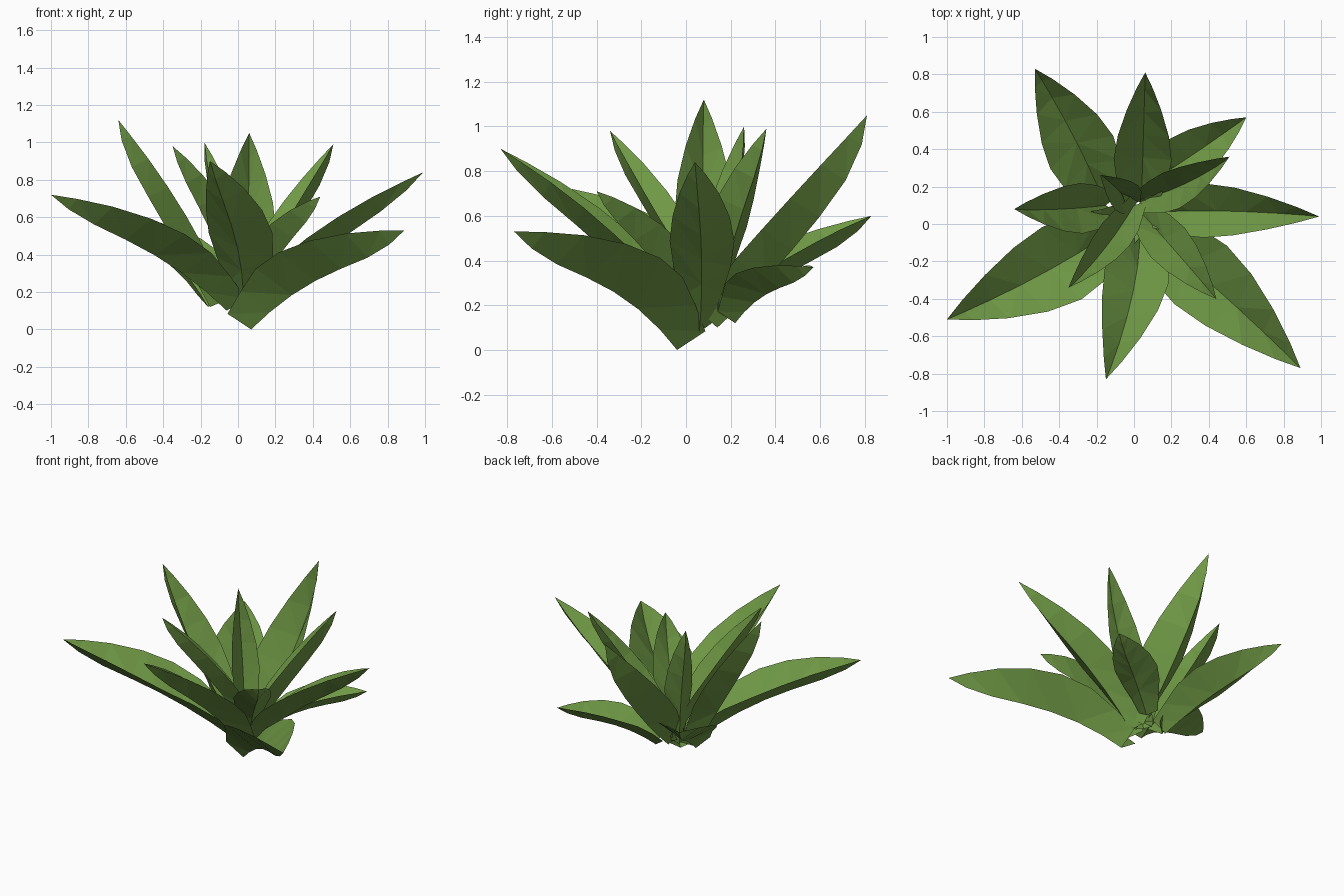
import bpy, bmesh
from mathutils import Vector

if "Cube" in bpy.data.objects:
    bpy.data.objects.remove(bpy.data.objects["Cube"])

mat = bpy.data.materials.new("leaf_green")
mat.diffuse_color = (0.16, 0.32, 0.06, 1)
mat.use_nodes = True
mat.node_tree.nodes["Principled BSDF"].inputs["Base Color"].default_value = mat.diffuse_color

# station along the leaf, relative width, relative fold depth, keel sag
PROFILE = [(0, .45, .7, 0), (.14, .62, .85, .1), (.3, .88, 1, .2), (.46, 1, 1, .3),
           (.62, .88, .95, .4), (.78, .6, .8, .45), (.91, .28, .45, .3), (1, 0, 0, 0)]


def leaf(name, base, bend, tip, width, depth):
    """Folded blade following a curve from base over bend to tip."""
    p0, p1, p2 = Vector(base), Vector(bend), Vector(tip)
    bm = bmesh.new()
    rows = []
    heading = p2 - p0
    side = Vector((-heading.y, heading.x, 0)).normalized()
    for t, w, d, sag in PROFILE:
        keel = p0 * (1 - t) ** 2 + p1 * 2 * t * (1 - t) + p2 * t * t
        tan = ((p1 - p0) * (1 - t) + (p2 - p1) * t).normalized()
        up = tan.cross(side).normalized()
        if up.z < 0:
            up = -up
        keel -= up * depth * sag
        if w == 0:
            rows.append([bm.verts.new(keel)])
            continue
        lift = up * depth * d
        half = side * width * w / 2
        rows.append([bm.verts.new(keel + lift + half), bm.verts.new(keel),
                     bm.verts.new(keel + lift - half)])
    for a, b in zip(rows, rows[1:]):
        for i in range(2):
            if len(b) == 1:
                bm.faces.new((a[i], a[i + 1], b[0]))
            else:
                bm.faces.new((a[i], a[i + 1], b[i + 1], b[i]))
    bmesh.ops.triangulate(bm, faces=[f for f in bm.faces if len(f.verts) == 4])
    bm.normal_update()
    if sum(f.normal.z for f in bm.faces) < 0:
        bmesh.ops.reverse_faces(bm, faces=bm.faces)
    me = bpy.data.meshes.new(name)
    bm.to_mesh(me)
    bm.free()
    me.materials.append(mat)
    ob = bpy.data.objects.new(name, me)
    bpy.context.collection.objects.link(ob)


# Outer ring of broad leaves
leaf("outer_leaf_front_right", (.07, -.04, 0), (.38, -.27, .39), (.89, -.77, .53), .42, .17)
leaf("outer_leaf_front", (.03, -.03, .08), (.05, -.30, .50), (-.15, -.83, .90), .35, .11)
leaf("outer_leaf_left", (-.06, 0, .10), (-.40, -.25, .50), (-1.0, -.51, .72), .44, .13)
leaf("outer_leaf_right", (.08, .06, .08), (.38, .09, .46), (.99, .04, .84), .29, .11)
leaf("outer_leaf_back", (.04, .14, .10), (.05, .45, .45), (.06, .81, 1.05), .31, .16)
leaf("outer_leaf_back_left", (-.16, .12, .12), (-.28, .42, .39), (-.53, .83, .60), .38, .11)
leaf("outer_leaf_back_right", (.08, .22, .12), (.28, .34, .33), (.60, .57, .37), .28, .10)

# Inner ring of upright leaves
leaf("inner_leaf_left", (-.15, .10, .12), (-.36, .07, .60), (-.64, .08, 1.12), .27, .12)
leaf("inner_leaf_front_left", (0, .10, .14), (-.12, -.12, .60), (-.35, -.34, .98), .19, .10)
leaf("inner_leaf_front_right", (.04, .06, .10), (.22, -.14, .50), (.44, -.40, .71), .24, .10)
leaf("inner_leaf_right", (.04, .13, .12), (.26, .18, .54), (.51, .36, .99), .21, .10)
leaf("inner_leaf_centre", (-.04, .13, .12), (-.07, .18, .55), (-.18, .26, 1.0), .18, .09)
